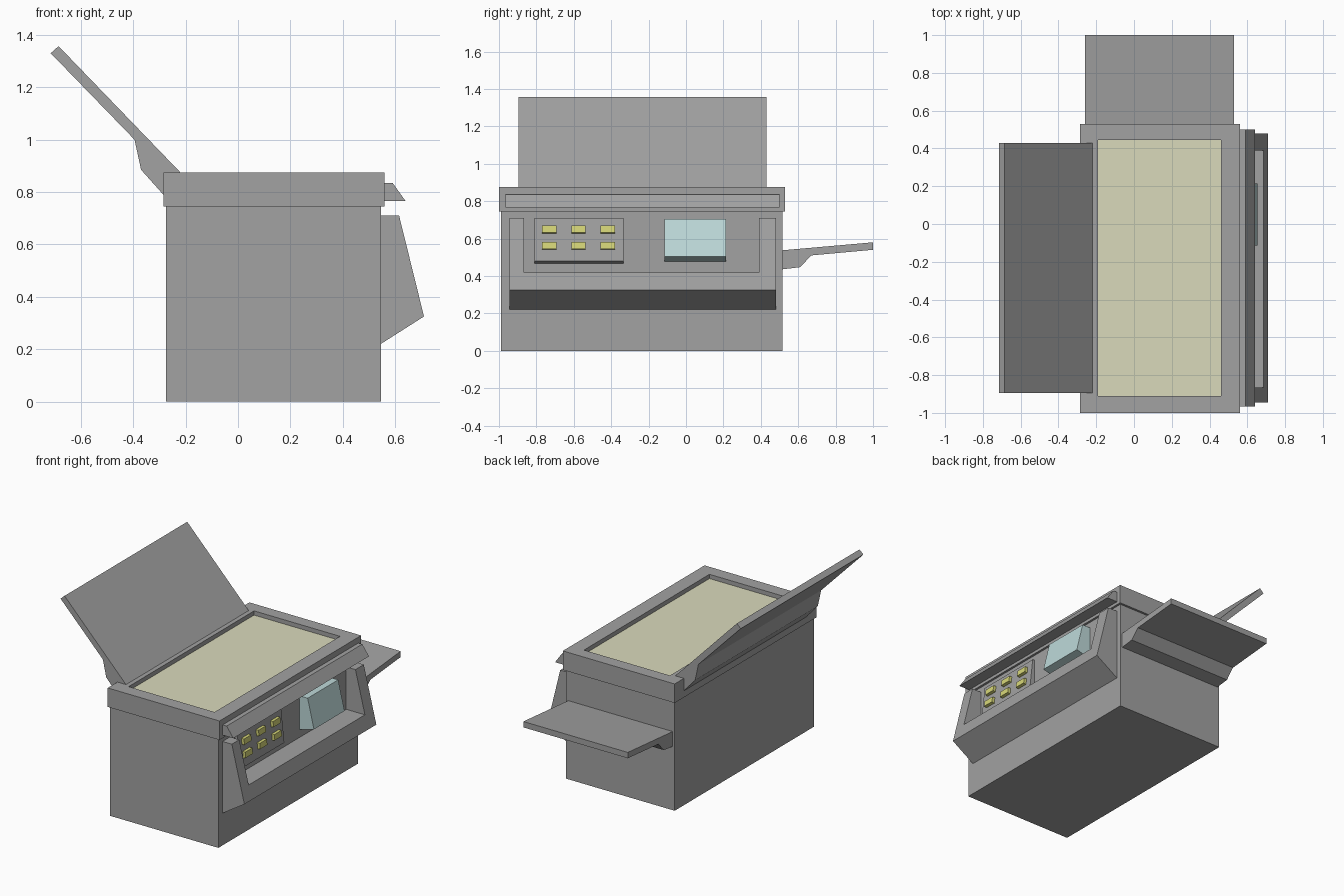
import bpy
import bmesh

if "Cube" in bpy.data.objects:
    bpy.data.objects.remove(bpy.data.objects["Cube"], do_unlink=True)


def material(name, rgb):
    mat = bpy.data.materials.new(name)
    mat.use_nodes = True
    mat.diffuse_color = (*rgb, 1)
    mat.node_tree.nodes["Principled BSDF"].inputs["Base Color"].default_value = (*rgb, 1)
    return mat


grey = material("casing grey", (0.36, 0.36, 0.36))
cream = material("glass cream", (0.70, 0.70, 0.50))
teal = material("screen pale teal", (0.51, 0.69, 0.69))
yellow = material("button yellow", (0.68, 0.68, 0.19))


def prism(name, profile, start, end, mat, axis="y"):
    """Extrude a side profile along y (profile is x, z) or x (profile is y, z)."""
    bm = bmesh.new()
    rings = []
    for d in (start, end):
        rings.append([bm.verts.new((a, d, z) if axis == "y" else (d, a, z))
                      for a, z in profile])
    first, second = rings
    bm.faces.new(first)
    bm.faces.new(second)
    n = len(profile)
    for i in range(n):
        j = (i + 1) % n
        bm.faces.new((first[i], first[j], second[j], second[i]))
    bmesh.ops.recalc_face_normals(bm, faces=bm.faces)
    mesh = bpy.data.meshes.new(name)
    bm.to_mesh(mesh)
    bm.free()
    mesh.materials.append(mat)
    obj = bpy.data.objects.new(name, mesh)
    bpy.context.collection.objects.link(obj)
    return obj


def box(name, x, y, z, mat):
    return prism(name, [(x[0], z[0]), (x[1], z[0]), (x[1], z[1]), (x[0], z[1])],
                 y[0], y[1], mat)


def cut(obj, cutter):
    """Subtract the cutter for good, then discard it."""
    cutter.hide_render = True
    mod = obj.modifiers.new("recess", "BOOLEAN")
    mod.operation = "DIFFERENCE"
    mod.solver = "EXACT"
    mod.object = cutter
    bpy.context.view_layer.objects.active = obj
    bpy.ops.object.modifier_apply(modifier=mod.name)
    bpy.data.objects.remove(cutter, do_unlink=True)


# Main cabinet and the overhanging top frame with its sunken glass
box("cabinet", (-0.275, 0.545), (-0.99, 0.515), (0, 0.745), grey)
frame = box("top_frame", (-0.285, 0.56), (-1, 0.53), (0.745, 0.875), grey)
glass_x, glass_y = (-0.19, 0.46), (-0.91, 0.445)
cut(frame, box("frame_cutter", glass_x, glass_y, (0.84, 0.95), grey))
box("scanning_glass", glass_x, glass_y, (0.838, 0.846), cream)

# Open lid with its thick hinge block
prism("lid", [(-0.715, 1.33), (-0.685, 1.357), (-0.22, 0.875), (-0.25, 0.80),
              (-0.285, 0.79), (-0.37, 0.885), (-0.395, 1.0)], -0.895, 0.43, grey)

# Paper tray at the back
prism("paper_tray", [(0.51, 0.537), (1, 0.58), (1, 0.54), (0.67, 0.51),
                     (0.61, 0.447), (0.51, 0.435)], -0.26, 0.53, grey, "x")

# Ledge above the console
prism("console_hood", [(0.555, 0.835), (0.59, 0.835), (0.64, 0.765), (0.555, 0.765)],
      -0.965, 0.5, grey)

# Sloping console with a recess open at the top
console = prism("console", [(0.545, 0.71), (0.615, 0.71), (0.71, 0.325), (0.545, 0.22)],
                -0.945, 0.48, grey)
cut(console, box("console_cutter", (0.5, 0.8), (-0.865, 0.39), (0.42, 0.8), grey))

# Button panel and two rows of buttons
prism("button_panel", [(0.54, 0.71), (0.56, 0.71), (0.585, 0.48), (0.54, 0.465)],
      -0.81, -0.335, grey)
for row, z in enumerate((0.545, 0.632)):
    face = 0.585 - (z - 0.48) * 0.11
    for col in range(3):
        y = -0.77 + col * 0.157
        prism(f"button_{row}_{col}", [(face - 0.015, z - 0.008), (face + 0.02, z),
                                      (face + 0.016, z + 0.038), (face - 0.015, z + 0.038)],
              y, y + 0.077, yellow)

# Wedge-shaped display
prism("display", [(0.54, 0.705), (0.607, 0.705), (0.655, 0.505), (0.54, 0.475)],
      -0.115, 0.215, teal)
